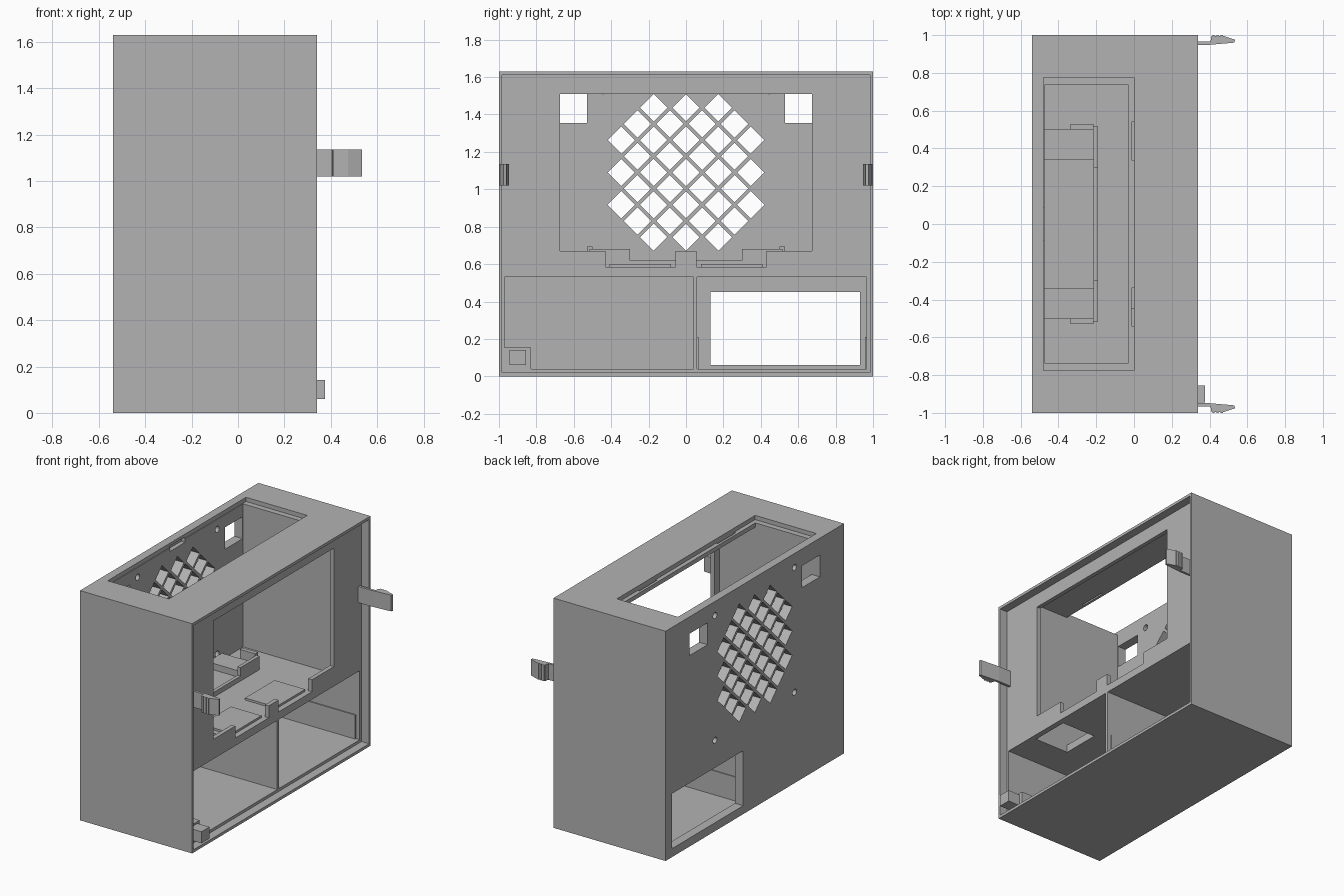
import bpy, bmesh, math
from mathutils import Matrix

if "Cube" in bpy.data.objects:
    bpy.data.objects.remove(bpy.data.objects["Cube"])

grey = bpy.data.materials.new("plain grey")
grey.diffuse_color = (0.45, 0.45, 0.45, 1)
grey.use_nodes = True
grey.node_tree.nodes["Principled BSDF"].inputs["Base Color"].default_value = grey.diffuse_color


def add_box(bm, x0, x1, y0, y1, z0, z1):
    m = Matrix.Translation(((x0 + x1) / 2, (y0 + y1) / 2, (z0 + z1) / 2))
    m = m @ Matrix.Diagonal((x1 - x0, y1 - y0, z1 - z0, 1))
    bmesh.ops.create_cube(bm, size=1, matrix=m)


def finish(name, bm):
    bmesh.ops.recalc_face_normals(bm, faces=bm.faces)
    me = bpy.data.meshes.new(name)
    bm.to_mesh(me)
    bm.free()
    ob = bpy.data.objects.new(name, me)
    bpy.context.collection.objects.link(ob)
    me.materials.append(grey)
    return ob


def boxes(name, *dims):
    bm = bmesh.new()
    for d in dims:
        add_box(bm, *d)
    return finish(name, bm)


def both(x0, x1, y0, y1, z0, z1):
    """The same box on both y sides."""
    return [(x0, x1, y0, y1, z0, z1), (x0, x1, -y1, -y0, z0, z1)]


def cut(target, cutter):
    mod = target.modifiers.new("cut", 'BOOLEAN')
    mod.operation, mod.solver, mod.object = 'DIFFERENCE', 'EXACT', cutter
    bpy.context.view_layer.objects.active = target
    bpy.ops.object.modifier_apply(modifier=mod.name)
    bpy.data.objects.remove(cutter)


def prisms(name, centres, radius, sides, x0, x1):
    """Prisms along x, at (y, z) centres."""
    bm = bmesh.new()
    for y, z in centres:
        m = Matrix.Translation(((x0 + x1) / 2, y, z)) @ Matrix.Rotation(math.pi / 2, 4, 'Y')
        bmesh.ops.create_cone(bm, cap_ends=True, segments=sides, radius1=radius,
                              radius2=radius, depth=x1 - x0, matrix=m)
    for v in bm.verts:  # diamonds stand exactly on a corner
        if sides == 4:
            y, z = min(centres, key=lambda c: (c[0] - v.co.y) ** 2 + (c[1] - v.co.z) ** 2)
            dy, dz = v.co.y - y, v.co.z - z
            if abs(abs(dy) - abs(dz)) < radius * 0.1:
                v.co.y, v.co.z = y + (dy - dz) * 0.7071, z + (dy + dz) * 0.7071
    return finish(name, bm)


# Case block
case = boxes("case", (-0.54, 0.34, -1, 1, 0, 1.63))

# Open side recess, upper cavity and lower compartments
cut(case, boxes("c", (0.28, 0.4, -0.985, 0.985, 0.02, 1.61)))
cut(case, boxes("c", (-0.475, 0.25, -0.735, 0.735, 0.585, 1.57)))
cut(case, boxes("c", (-0.475, 0.35, -0.97, 0.04, 0.04, 0.53),
                (-0.475, 0.35, 0.06, 0.965, 0.04, 0.53)))

# Panel window with two notches in its sill
cut(case, boxes("c", (0.2, 0.35, -0.675, 0.675, 0.67, 1.51)))
cut(case, boxes("c", *both(0.2, 0.35, 0.055, 0.43, 0.585, 0.8)))

# Top opening with ledge and catch slots
cut(case, boxes("c", (-0.475, -0.03, -0.735, 0.735, 1.5, 1.7)))
cut(case, boxes("c", (-0.48, 0, -0.775, 0.775, 1.6, 1.7)))
cut(case, boxes("c", *both(-0.012, 0.0, 0.34, 0.54, 1.55, 1.62)))
cut(case, boxes("c", (-0.505, -0.46, -0.085, 0.085, 1.575, 1.61)))

# Cable hole between the upper cavity and the lower compartment
cut(case, boxes("c", (-0.03, 0.24, -0.73, -0.45, 0.5, 0.62)))

# Rear wall: lower port, corner ports, screw holes, diamond grille
cut(case, boxes("c", (-0.6, -0.4, 0.13, 0.93, 0.06, 0.45),
                *both(-0.6, -0.4, 0.53, 0.73, 1.355, 1.51)))
cut(case, prisms("c", [(y, z) for y in (-0.446, 0.446) for z in (0.645, 1.53)],
                 0.022, 16, -0.6, -0.44))
p = 0.0865
grid = [(i * p, 1.09 + j * p) for i in range(-4, 5) for j in range(-4, 5)
        if (i + j) % 2 == 0 and abs(i) + abs(j) <= 6]
cut(case, prisms("c", grid, 0.073, 4, -0.6, -0.4))

# Cavity floor: pads and the cradle at the rear wall
boxes("floor_pads", *both(0, 0.24, 0.08, 0.41, 0.58, 0.6))
boxes("cradle_lip", (-0.215, -0.19, -0.31, 0.31, 0.58, 0.62),
      *both(-0.215, -0.19, 0.3, 0.515, 0.58, 0.68))
boxes("cradle_steps", *both(-0.48, -0.21, 0.34, 0.5, 0.58, 0.63))
boxes("cradle_posts", *both(-0.335, -0.215, 0.5, 0.53, 0.58, 0.695))

# Guide rails in the right-hand compartment
boxes("guide_rails", (-0.475, 0.25, 0.055, 0.066, 0.03, 0.21),
      (-0.475, 0.25, 0.957, 0.97, 0.03, 0.21))

# Corner peg on its block
boxes("peg_block", (0.18, 0.28, -0.975, -0.83, 0.03, 0.155))
boxes("corner_peg", (0.27, 0.375, -0.945, -0.855, 0.06, 0.142))

# Snap clips: profile in x, y extruded in z, one per side
profile = [(0.27, 0.947), (0.38, 0.947), (0.53, 0.96), (0.535, 0.975), (0.475, 0.995),
           (0.41, 0.995), (0.405, 0.965), (0.27, 0.965)]
for side, name in ((1, "back_clip"), (-1, "front_clip")):
    bm = bmesh.new()
    face = bm.faces.new([bm.verts.new((x, side * y, 1.02)) for x, y in profile])
    ext = bmesh.ops.extrude_face_region(bm, geom=[face])
    bmesh.ops.translate(bm, vec=(0, 0, 0.115),
                        verts=[g for g in ext["geom"] if isinstance(g, bmesh.types.BMVert)])
    # Grip ribs
    for k in range(3):
        x = 0.415 + 0.022 * k
        add_box(bm, x, x + 0.011, *sorted((side * 0.99, side * 1.0)), 1.02, 1.135)
    finish(name, bm)
